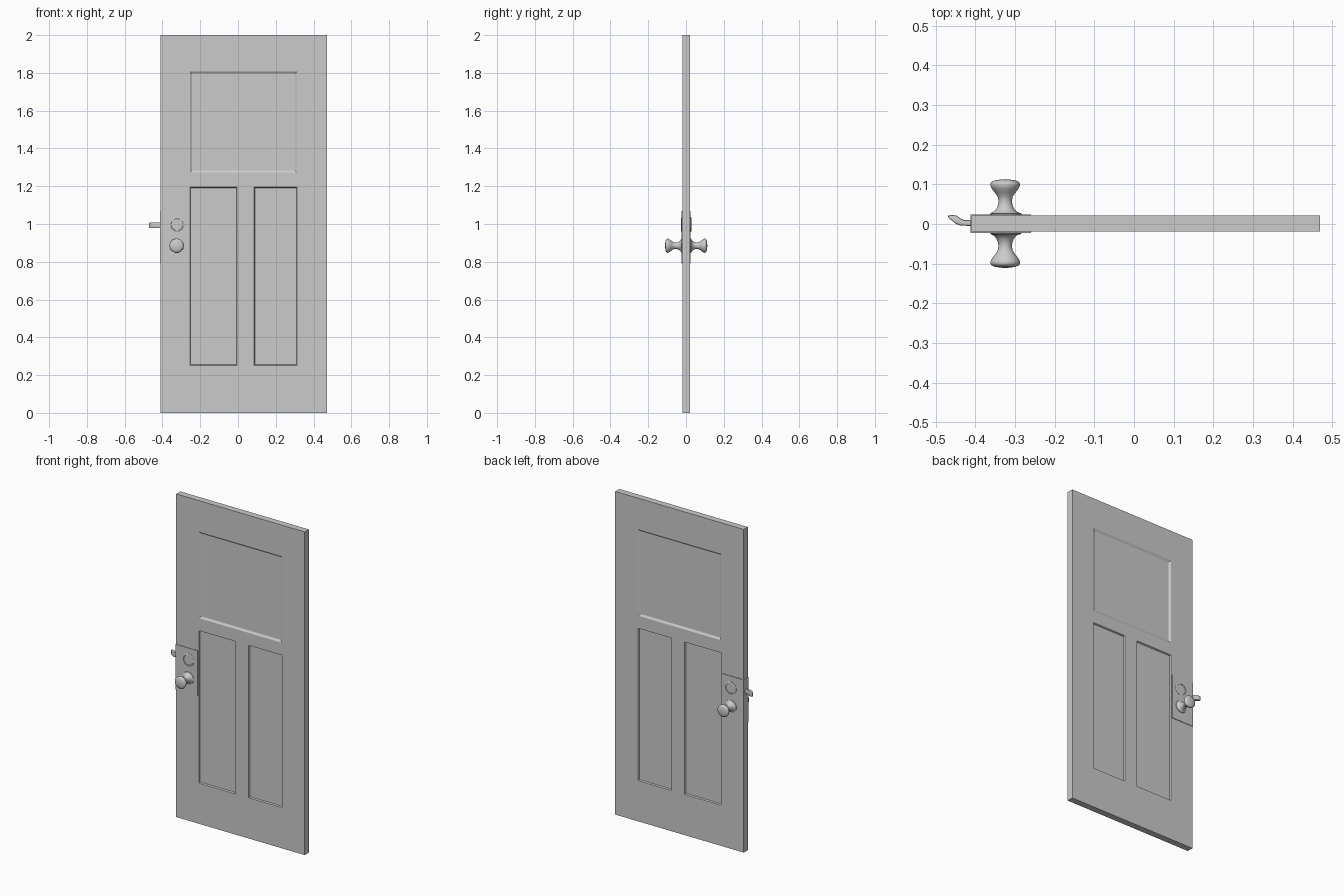
import bpy, bmesh, math
from mathutils import Vector

if "Cube" in bpy.data.objects:
    bpy.data.objects.remove(bpy.data.objects["Cube"])

YC = 0.001          # door mid-plane
HALF = 0.02         # half thickness of the slab


def finish(bm, name, smooth=False):
    bmesh.ops.remove_doubles(bm, verts=bm.verts, dist=1e-5)
    bmesh.ops.recalc_face_normals(bm, faces=bm.faces)
    me = bpy.data.meshes.new(name)
    bm.to_mesh(me)
    bm.free()
    ob = bpy.data.objects.new(name, me)
    bpy.context.collection.objects.link(ob)
    if smooth:
        bpy.ops.object.select_all(action='DESELECT')
        ob.select_set(True)
        bpy.context.view_layer.objects.active = ob
        bpy.ops.object.shade_smooth_by_angle(angle=math.radians(40))
    return ob


def box(name, x0, x1, y0, y1, z0, z1, bevel=0.0):
    bm = bmesh.new()
    bmesh.ops.create_cube(bm, size=1)
    for v in bm.verts:
        v.co = Vector(((x0 + x1) / 2 + v.co.x * (x1 - x0),
                       (y0 + y1) / 2 + v.co.y * (y1 - y0),
                       (z0 + z1) / 2 + v.co.z * (z1 - z0)))
    if bevel:
        bmesh.ops.bevel(bm, geom=bm.edges[:], offset=bevel, segments=1, affect='EDGES')
    return finish(bm, name)


def lathe(name, profile, x, z, side, steps=40):
    """Turn (radius, distance from mid-plane) points about a y axis."""
    bm = bmesh.new()
    vs = [bm.verts.new((x + r, YC + side * d, z)) for r, d in profile]
    es = [bm.edges.new(p) for p in zip(vs, vs[1:])]
    bmesh.ops.spin(bm, geom=vs + es, cent=(x, YC, z), axis=(0, 1, 0),
                   angle=math.tau, steps=steps)
    return finish(bm, name, True)


# Door slab: a grid on each face, panel cells pushed in
xs = [-0.41, -0.255, -0.005, 0.085, 0.313, 0.47]
zs = [0, 0.252, 1.195, 1.272, 1.808, 2]
bm = bmesh.new()
grid = {(i, j, s): bm.verts.new((x, YC + s * HALF, z))
        for i, x in enumerate(xs) for j, z in enumerate(zs) for s in (-1, 1)}
panels = {}
for s in (-1, 1):
    for i in range(5):
        for j in range(5):
            f = bm.faces.new([grid[i + a, j + b, s]
                              for a, b in ((0, 0), (1, 0), (1, 1), (0, 1))])
            if j == 3 and 1 <= i <= 3:
                panels.setdefault((s, 'top'), []).append(f)
            elif j == 1 and i in (1, 3):
                panels[s, i] = [f]
rim = [(i, 0) for i in range(5)] + [(5, j) for j in range(5)] + \
      [(i, 5) for i in range(5, 0, -1)] + [(0, j) for j in range(5, 0, -1)]
for a, b in zip(rim, rim[1:] + rim[:1]):
    bm.faces.new([grid[(*a, -1)], grid[(*b, -1)], grid[(*b, 1)], grid[(*a, 1)]])
bmesh.ops.recalc_face_normals(bm, faces=bm.faces)
for (s, kind), faces in panels.items():
    bmesh.ops.inset_region(bm, faces=faces, use_even_offset=True,
                           thickness=0.012 if kind == 'top' else 0.004, depth=-0.008)
bmesh.ops.dissolve_limit(bm, angle_limit=0.01, verts=bm.verts, edges=bm.edges)
finish(bm, "door_slab")

# Lock plate wrapping the door edge
box("lock_plate", -0.412, -0.26, YC - 0.0235, YC + 0.0235, 0.79, 1.07)

# Knobs and keyhole rings on both faces
knob = [(0.038, 0.023), (0.037, 0.026), (0.029, 0.030), (0.022, 0.038), (0.018, 0.048),
        (0.017, 0.058), (0.019, 0.068), (0.025, 0.077), (0.033, 0.087), (0.037, 0.095),
        (0.0375, 0.100), (0.035, 0.105), (0.026, 0.109), (0.013, 0.111), (0, 0.112)]
ring = [(0.039, 0.023), (0.039, 0.025), (0.036, 0.027), (0.032, 0.027),
        (0.031, 0.025), (0, 0.025)]
for side, label in ((-1, "front"), (1, "back")):
    lathe(f"{label}_knob", knob, -0.325, 0.885, side)
    lathe(f"{label}_lock_ring", ring, -0.323, 0.997, side)

# Curved latch at the door edge: outline seen from above, extruded upward
outline = [(-0.405, 0.009), (-0.428, 0.010), (-0.438, 0.014), (-0.447, 0.021),
           (-0.457, 0.023), (-0.470, 0.021), (-0.468, 0.015), (-0.459, 0.008),
           (-0.450, 0.001), (-0.438, -0.004), (-0.405, -0.005)]
bm = bmesh.new()
face = bm.faces.new([bm.verts.new((x, y, 0.978)) for x, y in outline])
top = bmesh.ops.extrude_face_region(bm, geom=[face])
for v in top['geom']:
    if isinstance(v, bmesh.types.BMVert):
        v.co.z = 1.008
rims = [e for e in bm.edges if abs(e.verts[0].co.z - e.verts[1].co.z) < 1e-4]
bmesh.ops.bevel(bm, geom=rims, offset=0.004, segments=2, profile=0.5, affect='EDGES')
finish(bm, "latch", True)
